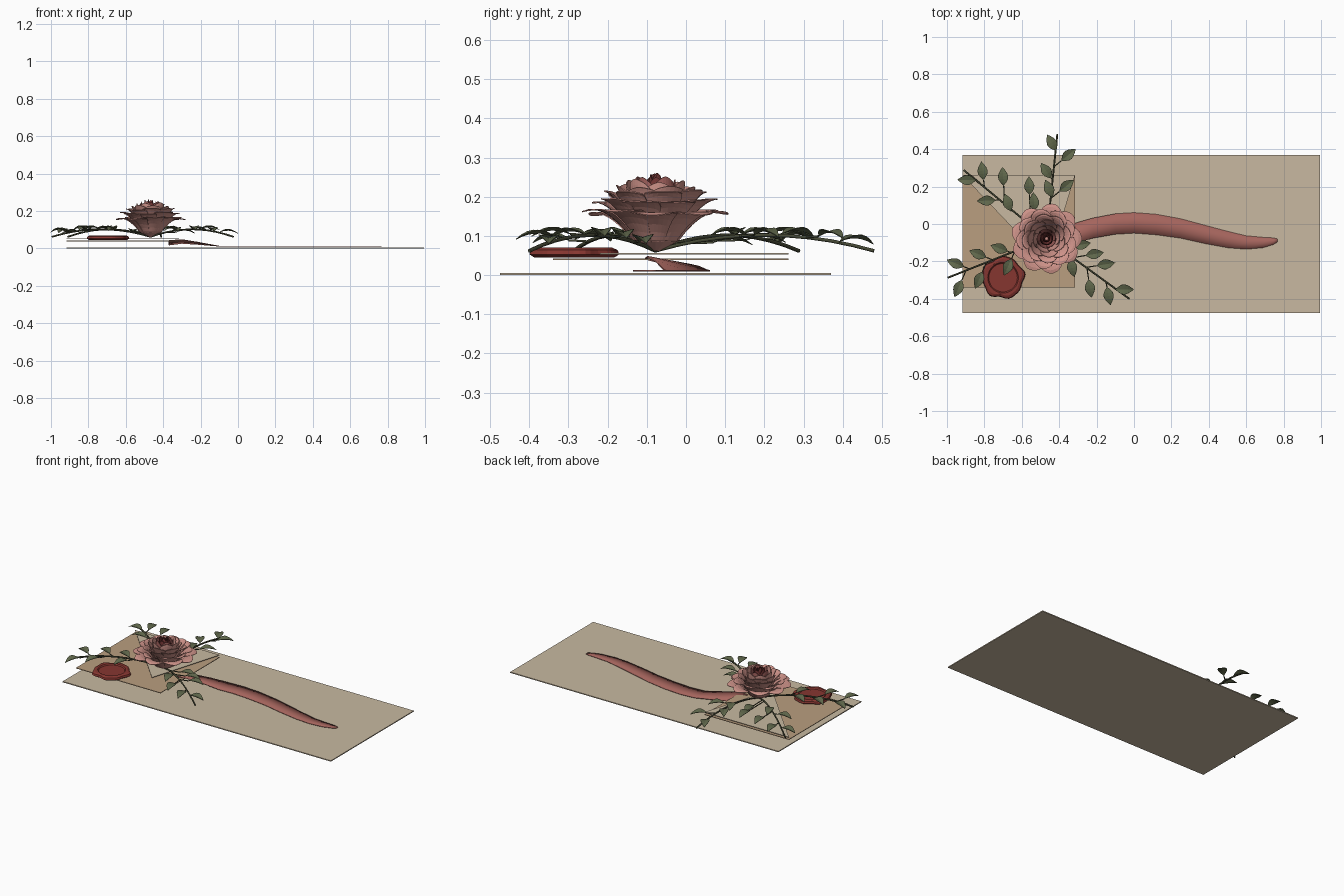
import bpy, bmesh, math, random
from mathutils import Vector

if "Cube" in bpy.data.objects:
    bpy.data.objects.remove(bpy.data.objects["Cube"])

random.seed(4)


def mat(name, r, g, b):
    m = bpy.data.materials.new(name)
    m.diffuse_color = (r, g, b, 1)
    m.use_nodes = True
    m.node_tree.nodes["Principled BSDF"].inputs["Base Color"].default_value = m.diffuse_color
    return m


PAPER = mat("cream paper", .58, .485, .355)
KRAFT = mat("tan paper", .49, .345, .215)
RIBBON = mat("dusty red", .38, .13, .11)
PINK = mat("rose pink", .64, .30, .26)
ROSE = mat("deep rose", .36, .12, .11)
DARK = mat("dark red", .16, .035, .033)
WAX = mat("wax red", .24, .037, .03)
LEAF = mat("leaf green", .115, .135, .07)
STEM = mat("stem green", .06, .065, .035)


def make(name, verts, faces, material, thick=0, smooth=False):
    me = bpy.data.meshes.new(name)
    me.from_pydata(verts, [], faces)
    me.materials.append(material)
    ob = bpy.data.objects.new(name, me)
    bpy.context.collection.objects.link(ob)
    if thick:
        mod = ob.modifiers.new("thickness", 'SOLIDIFY')
        mod.thickness = thick
        mod.offset = 0
    if smooth:
        for p in me.polygons:
            p.use_smooth = True
    return ob


def grid_faces(nu, nv, start=0):
    # nu columns by nv rows of points, row-major
    return [(start + j * nu + i, start + j * nu + i + 1,
             start + (j + 1) * nu + i + 1, start + (j + 1) * nu + i)
            for j in range(nv - 1) for i in range(nu - 1)]


def plate(name, outline, z0, z1, material):
    n = len(outline)
    verts = [(x, y, z) for z in (z0, z1) for x, y in outline]
    faces = [tuple(reversed(range(n))), tuple(range(n, 2 * n))]
    faces += [(i, (i + 1) % n, n + (i + 1) % n, n + i) for i in range(n)]
    return make(name, verts, faces, material)


# Papers: backing sheet, envelope and its flap
plate("backing_sheet", [(-.918, -.475), (.995, -.475), (.995, .37), (-.918, .37)], 0, .006, PAPER)
plate("envelope", [(-.918, -.34), (-.315, -.34), (-.315, .262), (-.918, .262)], .038, .042, KRAFT)
plate("envelope_flap", [(-.918, .262), (-.46, -.22), (-.315, .262)], .053, .056, PAPER)


# Ribbon: x, centre y, half width, height, sideways tilt
path = [(-.37, -.06, .045, .03, .012), (-.30, -.045, .054, .037, .01),
        (-.22, -.022, .054, .028, .006), (-.10, .0, .055, .012, 0),
        (0, .006, .055, .011, 0), (.12, -.003, .055, .011, 0), (.25, -.024, .052, .011, 0),
        (.38, -.056, .049, .011, 0), (.50, -.083, .044, .011, 0), (.60, -.099, .036, .011, 0),
        (.69, -.099, .028, .011, 0), (.745, -.092, .018, .011, 0), (.768, -.088, .008, .011, 0)]
rv = []
for x, y, w, z, tilt in path:
    for s in (-1, 0, 1):
        rv.append((x, y + s * w, z - s * tilt))
make("ribbon", rv, grid_faces(3, len(path)), RIBBON, .004, True)


# Wax seal: wavy lathe with a pressed centre
SEG = 48
profile = [(.0, .045), (.10, .045), (.112, .053), (.108, .064), (.095, .070),
           (.082, .069), (.076, .062), (.0, .062)]
sv, sf = [], []
for r, z in profile:
    for i in range(SEG):
        a = math.tau * i / SEG
        k = 1 + (.05 * math.sin(5 * a + .6) + .03 * math.sin(8 * a) if r > .09 else 0)
        sv.append((-.70 + r * k * math.cos(a), -.287 + r * k * math.sin(a), z))
for j in range(len(profile) - 1):
    for i in range(SEG):
        q = (i + 1) % SEG
        sf.append((j * SEG + i, j * SEG + q, (j + 1) * SEG + q, (j + 1) * SEG + i))
seal = make("wax_seal", sv, sf, WAX)
bm = bmesh.new()
bm.from_mesh(seal.data)
bmesh.ops.remove_doubles(bm, verts=bm.verts, dist=.0001)
bmesh.ops.recalc_face_normals(bm, faces=bm.faces)
bm.to_mesh(seal.data)
bm.free()


# Rose: rings of curled petals, outermost first
CX, CY = -.468, -.078


def petal_ring(name, n, base, mid, tip, material, spread=1.3, turn=0):
    verts, faces = [], []
    NU, NV = 9, 8
    for k in range(n):
        a0 = math.tau * k / n + turn + random.uniform(-.08, .08)
        lift = random.uniform(-.006, .006)
        faces += grid_faces(NU, NV, len(verts))
        for j in range(NV):
            for i in range(NU):
                u = 2 * i / (NU - 1) - 1
                v = j / (NV - 1) * (1 - .2 * u ** 4 + .025 * math.cos(5 * u))
                b = ((1 - v) ** 2, 2 * v * (1 - v), v * v)
                r = sum(w * p[0] for w, p in zip(b, (base, mid, tip)))
                z = sum(w * p[1] for w, p in zip(b, (base, mid, tip)))
                r *= 1 + .05 * u - .03 * u * u       # each petal overlaps the next
                z += lift * v
                a = a0 + u * math.pi / n * spread * (1 - .28 * max(0, v - .6) / .4)
                verts.append((CX + r * math.cos(a), CY + r * math.sin(a), z))
    make(name, verts, faces, material, .003)


petal_ring("petals_outer", 9, (.055, .085), (.125, .185), (.186, .158), PINK)
petal_ring("petals_second", 9, (.05, .085), (.115, .20), (.160, .190), PINK, turn=.35)
petal_ring("petals_third", 8, (.045, .085), (.10, .21), (.130, .213), PINK, turn=.1)
petal_ring("petals_fourth", 7, (.04, .09), (.085, .20), (.10, .228), PINK, turn=.4)
petal_ring("petals_fifth", 6, (.035, .09), (.072, .19), (.073, .238), PINK, turn=.2)
petal_ring("petals_inner", 5, (.03, .09), (.055, .18), (.050, .243), ROSE, turn=.5)
petal_ring("petals_heart", 4, (.02, .09), (.042, .18), (.030, .250), DARK, turn=.1)
petal_ring("petals_bud", 3, (.01, .09), (.026, .20), (.012, .260), DARK, turn=.7)

# Rose base cone
bpy.ops.mesh.primitive_cone_add(vertices=16, radius1=.012, radius2=.066, depth=.028,
                                location=(CX, CY, .076))
bpy.context.object.name = "rose_base"
bpy.context.object.data.materials.append(PINK)


# Leaf sprigs: stem tip, then leaf centres
sprigs = {
    "back": ((-.41, .48), [(-.35, .37), (-.44, .435), (-.47, .285), (-.36, .205), (-.455, .19)]),
    "back_left": ((-.91, .288), [(-.895, .235), (-.81, .285), (-.79, .125), (-.70, .255),
                                 (-.675, .115), (-.56, .205), (-.535, .12)]),
    "front_left": ((-.995, -.287), [(-.94, -.345), (-.955, -.21), (-.835, -.16), (-.83, -.30),
                                    (-.72, -.13), (-.675, -.23)]),
    "front_right": ((-.025, -.40), [(-.05, -.35), (-.135, -.385), (-.15, -.215), (-.235, -.345),
                                    (-.21, -.16), (-.33, -.235), (-.28, -.11)]),
}


def tube(name, pts, radius):
    cu = bpy.data.curves.new(name, 'CURVE')
    cu.dimensions = '3D'
    cu.bevel_depth = radius
    cu.bevel_resolution = 1
    cu.use_fill_caps = True
    sp = cu.splines.new('POLY')
    sp.points.add(len(pts) - 1)
    for p, co in zip(sp.points, pts):
        p.co = (*co, 1)
    cu.materials.append(STEM)
    ob = bpy.data.objects.new(name, cu)
    bpy.context.collection.objects.link(ob)
    bpy.ops.object.select_all(action='DESELECT')
    ob.select_set(True)
    bpy.context.view_layer.objects.active = ob
    bpy.ops.object.convert(target='MESH')


widths = (0, .55, .92, 1, .8, .45, 0)
for label, (tip, centres) in sprigs.items():
    start, end = Vector((CX, CY)), Vector(tip)
    along = (end - start).normalized()
    length = (end - start).length

    def stem_point(t):
        p = start.lerp(end, t)
        return Vector((p.x, p.y, .062 + .16 * t * (1 - t)))

    tube("stem_" + label, [stem_point(i / 10) for i in range(11)], .005)
    verts, faces = [], []
    for c in centres:
        c = Vector(c)
        d = (c - start).dot(along)
        off = (c - start - along * d).length
        root = stem_point(max(0, min(1, (d - .8 * off - .015) / length)))
        out = (c - root.xy).normalized()
        side = Vector((-out.y, out.x))
        begin = c - out * .05
        tube("leaf_stalk_" + label, [root, (begin.x, begin.y, root.z + .003)], .003)
        # folded, arched blade
        faces += grid_faces(5, len(widths), len(verts))
        for j, w in enumerate(widths):
            s = j / (len(widths) - 1)
            for i in range(-2, 3):
                p = begin + out * .1 * s + side * (.0135 * w * i)
                z = root.z + .003 + .05 * s * (1 - s) + .004 * abs(i) * w - .006 * s
                verts.append((p.x, p.y, z))
    make("leaves_" + label, verts, faces, LEAF, .002)
